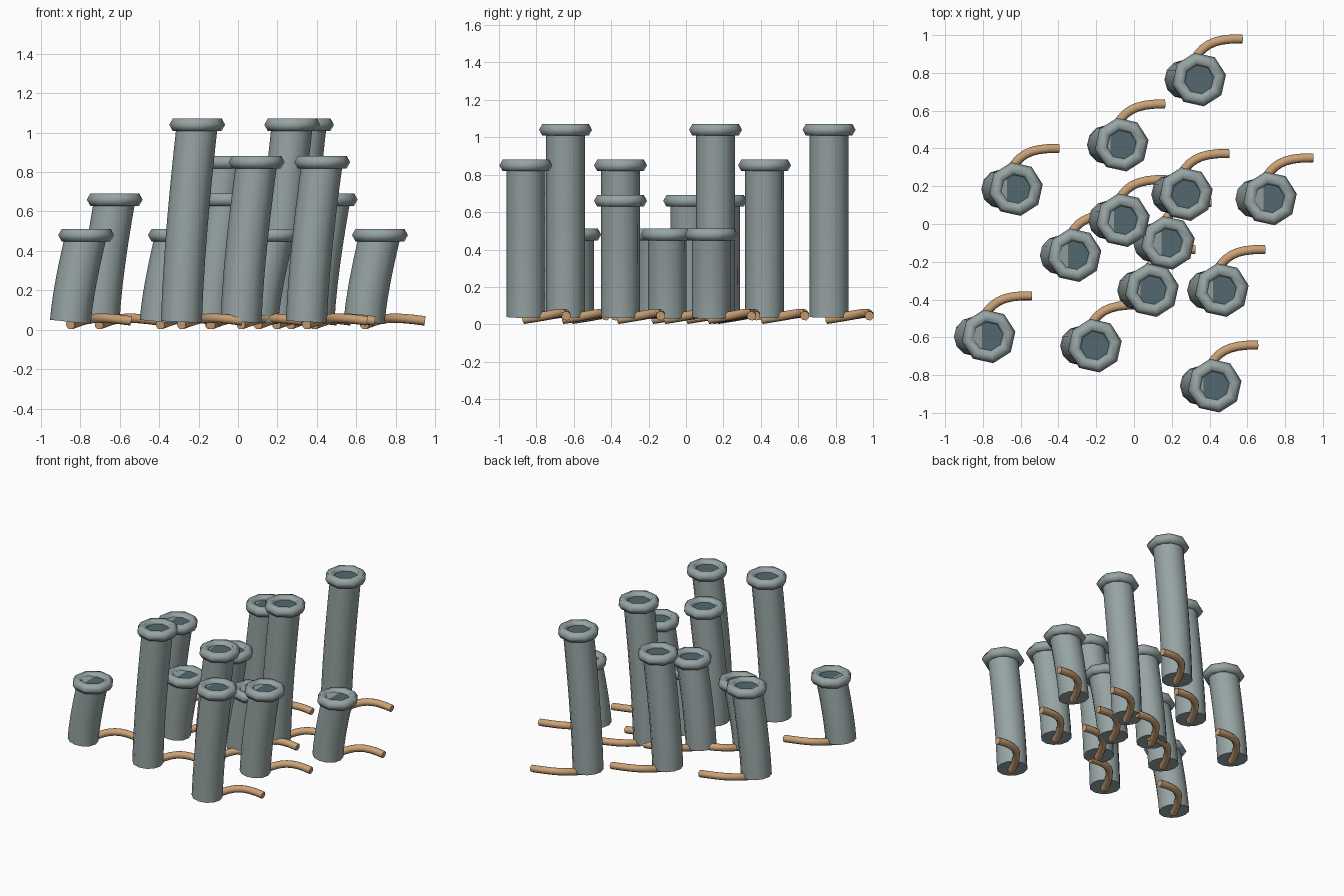
import bpy, bmesh, math
from mathutils import Vector, Matrix

old = bpy.data.objects.get("Cube")
if old:
    bpy.data.objects.remove(old, do_unlink=True)


def material(name, rgb):
    m = bpy.data.materials.new(name)
    m.use_nodes = True
    m.diffuse_color = (*rgb, 1)
    m.node_tree.nodes["Principled BSDF"].inputs["Base Color"].default_value = (*rgb, 1)
    return m


GREY = material("grey body", (0.31, 0.37, 0.37))
DARK = material("dark mouth", (0.085, 0.14, 0.16))
COPPER = material("tan root", (0.60, 0.36, 0.18))


def bezier(a, b, c, d, steps):
    a, b, c, d = map(Vector, (a, b, c, d))
    ts = [i / steps for i in range(steps + 1)]
    return [a * (1 - t) ** 3 + b * 3 * t * (1 - t) ** 2 + c * 3 * t * t * (1 - t) + d * t ** 3
            for t in ts]


def finish(name, bm, mat, origin):
    bmesh.ops.recalc_face_normals(bm, faces=bm.faces)
    me = bpy.data.meshes.new(name)
    bm.to_mesh(me)
    bm.free()
    me.materials.append(mat)
    ob = bpy.data.objects.new(name, me)
    ob.location = origin
    bpy.context.collection.objects.link(ob)
    bpy.ops.object.select_all(action="DESELECT")
    ob.select_set(True)
    bpy.context.view_layer.objects.active = ob
    bpy.ops.object.shade_smooth_by_angle(angle=math.radians(62))
    return ob


def sweep(name, path, radius, sides, mat, origin):
    """Round tube along a path, capped at both ends."""
    bm = bmesh.new()
    rings = []
    for i, p in enumerate(path):
        tangent = (path[min(i + 1, len(path) - 1)] - path[max(i - 1, 0)]).normalized()
        u = tangent.cross(Vector((0, 1, 0.3))).normalized()
        v = tangent.cross(u)
        angles = [math.tau * k / sides for k in range(sides)]
        rings.append([bm.verts.new(p + radius * (math.cos(a) * u + math.sin(a) * v)) for a in angles])
    for r, s in zip(rings, rings[1:]):
        for k in range(sides):
            j = (k + 1) % sides
            bm.faces.new((r[k], r[j], s[j], s[k]))
    bm.faces.new(rings[0])
    bm.faces.new(rings[-1])
    return finish(name, bm, mat, origin)


def rim(name, major, minor, segments, sides, mat, origin):
    """Chunky torus around the mouth."""
    bm = bmesh.new()
    grid = []
    for i in range(segments):
        turn = Matrix.Rotation(math.tau * i / segments + math.radians(10), 3, "Z")
        angles = [math.tau * k / sides for k in range(sides)]
        grid.append([bm.verts.new(turn @ Vector((major + minor * math.cos(a), 0, minor * math.sin(a))))
                     for a in angles])
    for i in range(segments):
        r, s = grid[i], grid[(i + 1) % segments]
        for k in range(sides):
            j = (k + 1) % sides
            bm.faces.new((r[k], r[j], s[j], s[k]))
    return finish(name, bm, mat, origin)


def mouth(name, radius, mat, origin):
    bm = bmesh.new()
    bmesh.ops.create_cone(bm, cap_ends=True, segments=12, radius1=radius, radius2=radius, depth=0.008)
    return finish(name, bm, mat, origin)


# Mouth centre of each tube: x, y, height
TUBES = [
    (0.345, 0.765, 1.04), (-0.065, 0.42, 0.85), (-0.625, 0.185, 0.66),
    (0.275, 0.158, 1.04), (0.72, 0.135, 0.48), (-0.058, 0.02, 0.66),
    (-0.315, -0.165, 0.48), (0.18, -0.1, 0.48), (0.095, -0.35, 0.85),
    (0.465, -0.35, 0.66), (-0.77, -0.595, 0.48), (-0.207, -0.644, 1.04),
    (0.427, -0.856, 0.85),
]
ROOT = bezier((-0.08, -0.01, 0.026), (-0.01, 0.15, 0.05), (0.02, 0.22, 0.075), (0.228, 0.215, 0.045), 10)

for n, (x, y, h) in enumerate(TUBES, 1):
    spot = (x, y, 0)
    # Leaning, slightly curved body
    body = bezier((-0.08, 0, 0.04), (-0.07, 0, h * 0.35), (-0.035, 0, h * 0.7), (0, 0, h), 6)
    sweep(f"tube_body_{n}", body, 0.104, 12, GREY, spot)
    # Rim and dark opening
    rim(f"tube_rim_{n}", 0.108, 0.036, 8, 6, GREY, (x, y, h))
    mouth(f"tube_mouth_{n}", 0.095, DARK, (x, y, h + 0.004))
    # Root bending away from the base
    sweep(f"root_{n}", ROOT, 0.025, 8, COPPER, spot)
